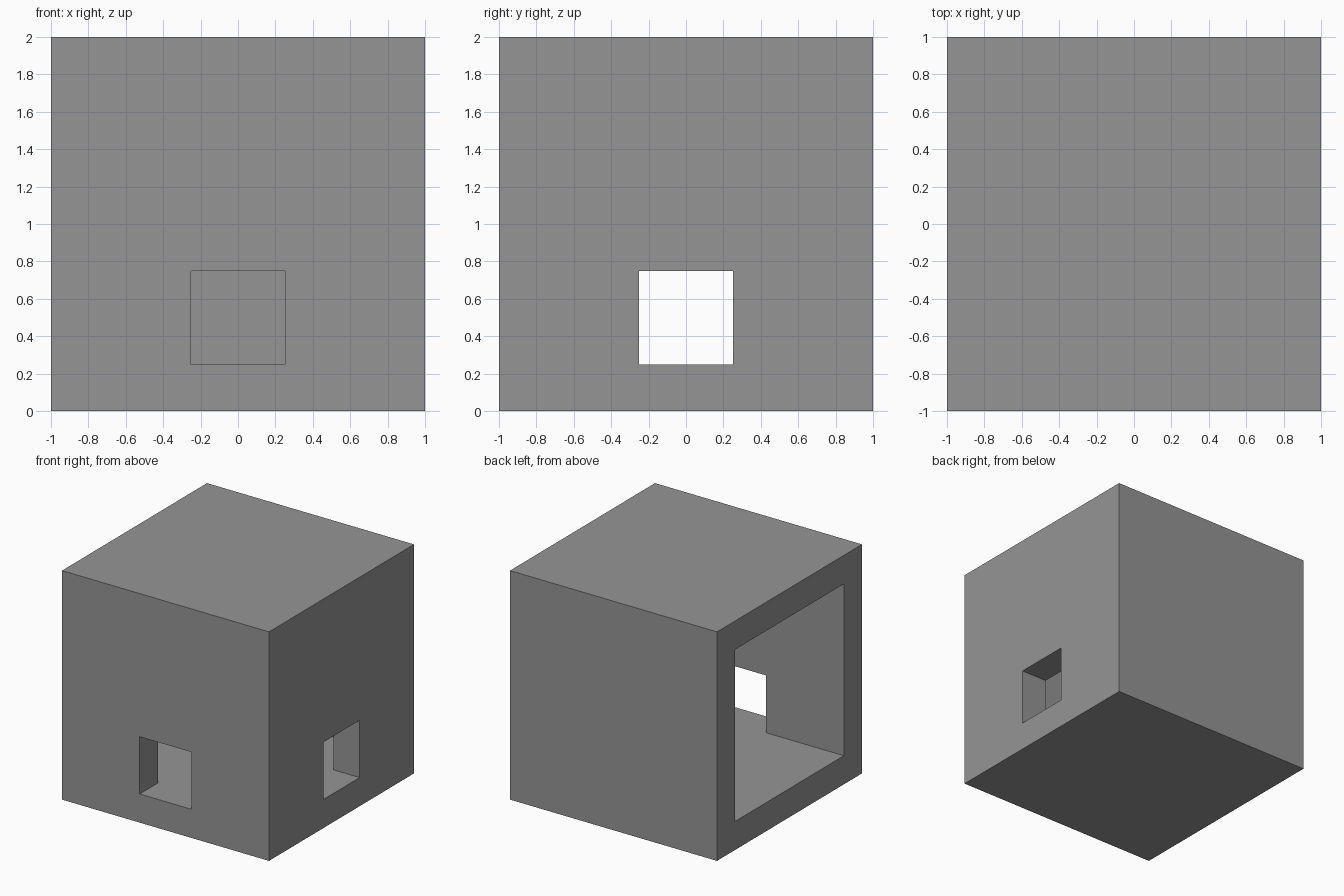
import bpy

default = bpy.data.objects.get("Cube")
if default:
    bpy.data.objects.remove(default, do_unlink=True)

WALL = 0.25

grey = bpy.data.materials.new("mid grey")
grey.use_nodes = True
colour = (0.3, 0.3, 0.3, 1)
grey.diffuse_color = colour
grey.node_tree.nodes["Principled BSDF"].inputs["Base Color"].default_value = colour


def box(name, low, high):
    """Axis-aligned box between two opposite corners."""
    centre = [(a + b) / 2 for a, b in zip(low, high)]
    bpy.ops.mesh.primitive_cube_add(size=1, location=centre)
    obj = bpy.context.object
    obj.name = name
    obj.scale = [b - a for a, b in zip(low, high)]
    bpy.ops.object.transform_apply(location=True, rotation=False, scale=True)
    obj.data.materials.append(grey)
    return obj


# Outer block
shell = box("hollow_block", (-1, -1, 0), (1, 1, 2))

# Room inside, open through the right wall
room = box("room_cutter", (-1.2, -1 + WALL, WALL), (1 - WALL, 1 - WALL, 2 - WALL))
# Square windows through the front and left walls, level with the floor
front = box("front_window_cutter", (-0.25, -1.2, WALL), (0.25, -0.5, 0.75))
side = box("side_window_cutter", (0.5, -0.25, WALL), (1.2, 0.25, 0.75))

for cutter in (room, front, side):
    cutter.hide_render = True
    cut = shell.modifiers.new(cutter.name, "BOOLEAN")
    cut.operation = "DIFFERENCE"
    cut.solver = "EXACT"
    cut.object = cutter
    bpy.context.view_layer.objects.active = shell
    bpy.ops.object.modifier_apply(modifier=cut.name)
    bpy.data.objects.remove(cutter, do_unlink=True)
